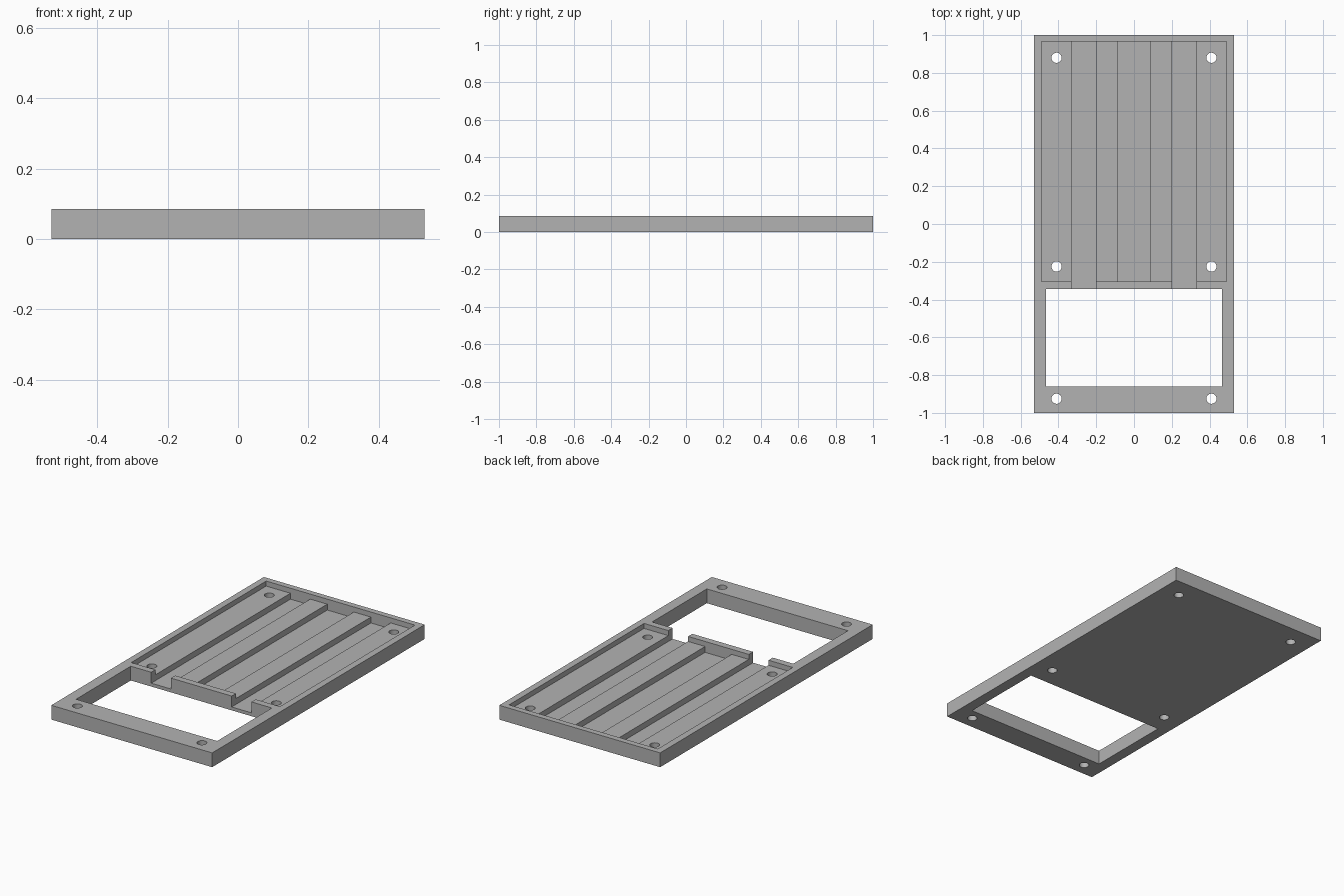
import bpy
import bmesh

cube = bpy.data.objects.get("Cube")
if cube:
    bpy.data.objects.remove(cube, do_unlink=True)

HEIGHT, SHELF, FLOOR, OVER = 0.085, 0.055, 0.02, 0.15
HALF_W = 0.53
POCKET_FRONT, POCKET_BACK = -0.305, 0.965
WINDOW_FRONT, WINDOW_BACK = -0.86, -0.345

grey = bpy.data.materials.new("plain grey")
grey.use_nodes = True
grey.diffuse_color = (0.45, 0.45, 0.45, 1)
grey.node_tree.nodes["Principled BSDF"].inputs["Base Color"].default_value = (0.45, 0.45, 0.45, 1)


def make_object(name, bm):
    bmesh.ops.recalc_face_normals(bm, faces=bm.faces)
    mesh = bpy.data.meshes.new(name)
    bm.to_mesh(mesh)
    bm.free()
    mesh.materials.append(grey)
    obj = bpy.data.objects.new(name, mesh)
    bpy.context.collection.objects.link(obj)
    return obj


def prism(name, profile, y0, y1):
    """Extrude an (x, z) outline from y0 to y1."""
    bm = bmesh.new()
    face = bm.faces.new([bm.verts.new((x, y0, z)) for x, z in profile])
    out = bmesh.ops.extrude_face_region(bm, geom=[face])
    moved = [v for v in out["geom"] if isinstance(v, bmesh.types.BMVert)]
    bmesh.ops.translate(bm, verts=moved, vec=(0, y1 - y0, 0))
    return make_object(name, bm)


def block(name, x0, x1, y0, y1, z0, z1):
    return prism(name, [(x0, z0), (x1, z0), (x1, z1), (x0, z1)], y0, y1)


def cylinder(name, x, y, radius):
    bm = bmesh.new()
    bmesh.ops.create_cone(bm, cap_ends=True, segments=32, radius1=radius,
                          radius2=radius, depth=1)
    bmesh.ops.translate(bm, verts=bm.verts, vec=(x, y, 0))
    return make_object(name, bm)


def cut(target, cutter):
    """Subtract the cutter, then discard it."""
    mod = target.modifiers.new("cut", "BOOLEAN")
    mod.operation, mod.solver, mod.object = "DIFFERENCE", "EXACT", cutter
    cutter.hide_render = True
    bpy.context.view_layer.update()
    graph = bpy.context.evaluated_depsgraph_get()
    target.data = bpy.data.meshes.new_from_object(target.evaluated_get(graph))
    target.modifiers.clear()
    bpy.data.objects.remove(cutter, do_unlink=True)


# Outer plate
plate = block("tray_plate", -HALF_W, HALF_W, -1, 1, 0, HEIGHT)

# Pocket with ridges and three long channels, as one stepped outline
right = [(0.0875, FLOOR), (0.0875, SHELF), (0.2, SHELF), (0.2, FLOOR),
         (0.33, FLOOR), (0.33, SHELF), (0.49, SHELF), (0.49, OVER)]
left = [(-x, z) for x, z in reversed(right)]
cut(plate, prism("pocket_cutter", right + left, POCKET_FRONT, POCKET_BACK))

# Rectangular window at the front
cut(plate, block("window_cutter", -0.465, 0.465, WINDOW_FRONT, WINDOW_BACK, -0.1, OVER))

# Notches that run the outer channels into the window
for side in (-1, 1):
    x0, x1 = sorted((side * 0.2, side * 0.33))
    cut(plate, block("notch_cutter", x0, x1, WINDOW_BACK - 0.05, POCKET_FRONT + 0.05, FLOOR, OVER))

# Screw holes
for x in (-0.41, 0.41):
    for y in (-0.925, -0.225, 0.88):
        cut(plate, cylinder("hole_cutter", x, y, 0.027))

plate.data.name = "tray_plate"
# Smooth hole walls, sharp edges elsewhere
bpy.ops.object.select_all(action="DESELECT")
plate.select_set(True)
bpy.context.view_layer.objects.active = plate
bpy.ops.object.shade_smooth_by_angle()
